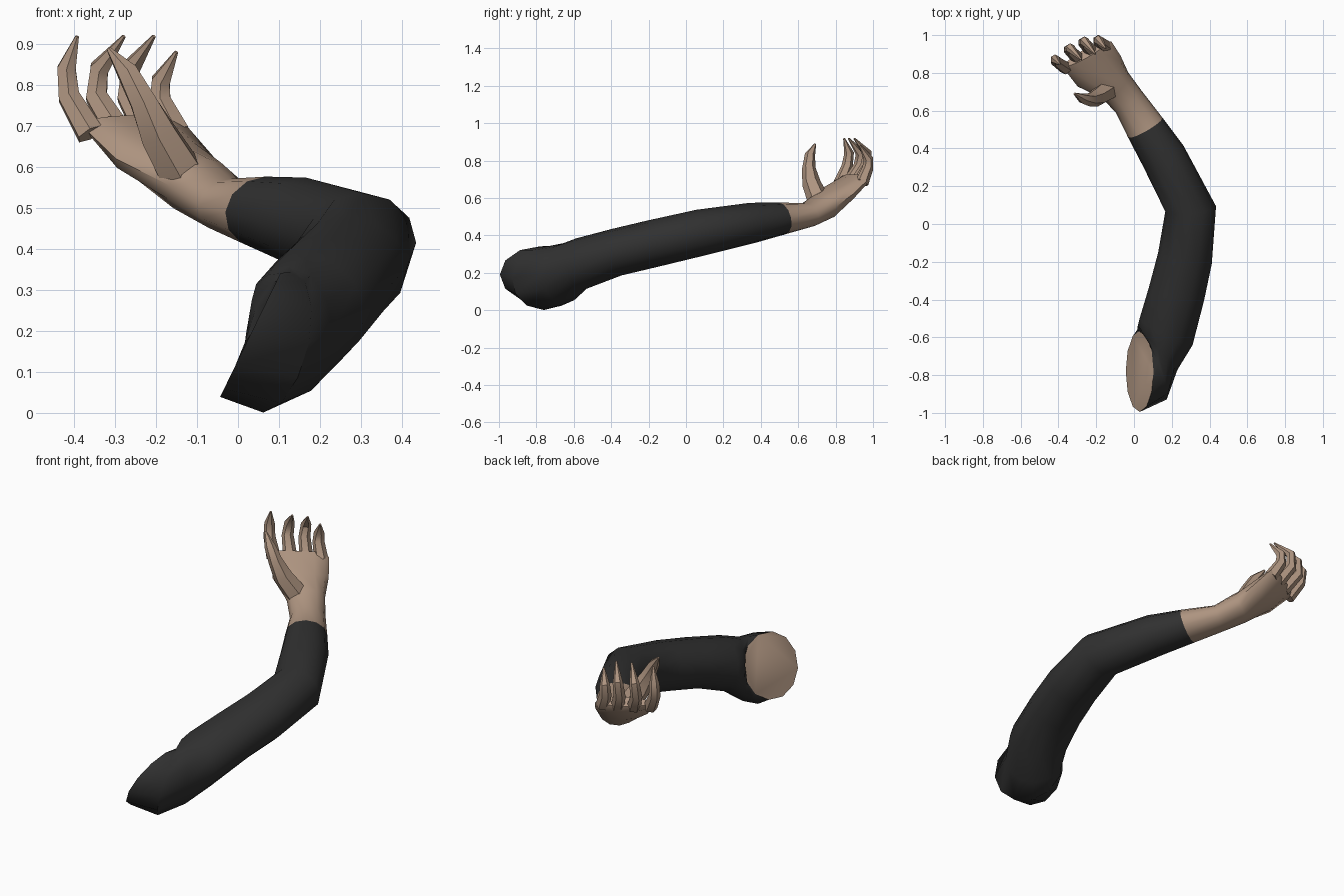
import bpy, bmesh, math
from mathutils import Vector

if "Cube" in bpy.data.objects:
    bpy.data.objects.remove(bpy.data.objects["Cube"])


def material(name, rgb):
    m = bpy.data.materials.new(name)
    m.diffuse_color = (*rgb, 1)
    m.use_nodes = True
    m.node_tree.nodes["Principled BSDF"].inputs["Base Color"].default_value = m.diffuse_color
    return m


SKIN = material("skin", (0.42, 0.295, 0.215))
CLOTH = material("dark_cloth", (0.03, 0.03, 0.03))
SIDES = 12


def oval(x, y, z, yaw, pitch, w, h, sides=SIDES):
    """Oval section: yaw turns its width axis, pitch tips it along the limb."""
    a, p = math.radians(yaw), math.radians(pitch)
    u = Vector((math.cos(a), math.sin(a), 0)) * w
    v = Vector((math.sin(p) * math.sin(a), -math.sin(p) * math.cos(a), math.cos(p))) * h
    c = Vector((x, y, z))
    return [c + u * math.cos(t) + v * math.sin(t)
            for t in (2 * math.pi * i / sides for i in range(sides))]


def loft(name, rings, mats, cap_start=None, cap_end=None):
    """Skin a list of rings; cap_start / cap_end give the cap material index."""
    bm = bmesh.new()
    rows = [[bm.verts.new(p) for p in r] for r in rings]
    n = len(rows[0])
    for r0, r1 in zip(rows, rows[1:]):
        for i in range(n):
            j = (i + 1) % n
            bm.faces.new((r0[i], r0[j], r1[j], r1[i]))
    for row, mi in ((rows[0], cap_start), (rows[-1], cap_end)):
        if mi is not None:
            f = bm.faces.new(row)
            f.material_index = mi
    bmesh.ops.recalc_face_normals(bm, faces=bm.faces[:])
    me = bpy.data.meshes.new(name)
    bm.to_mesh(me)
    bm.free()
    for m in mats:
        me.materials.append(m)
    ob = bpy.data.objects.new(name, me)
    bpy.context.collection.objects.link(ob)
    bpy.ops.object.select_all(action='DESELECT')
    ob.select_set(True)
    bpy.context.view_layer.objects.active = ob
    bpy.ops.object.shade_smooth_by_angle(angle=math.radians(45))
    return ob


def digit(name, path, radii, sides=6):
    """Tapered curling finger along a path."""
    pts = [Vector(p) for p in path]
    rings = []
    for i, (p, r) in enumerate(zip(pts, radii)):
        t = (pts[min(i + 1, len(pts) - 1)] - pts[max(i - 1, 0)]).normalized()
        u = Vector((0.87, 0.5, 0))
        u = (u - t * u.dot(t)).normalized()
        v = t.cross(u)
        rings.append([p + (u * math.cos(a) + v * math.sin(a)) * r
                      for a in (2 * math.pi * k / sides for k in range(sides))])
    return loft(name, rings, [SKIN], 0, 0)


# Sleeve: shoulder cut facing -x, bending round to the cuff
cuff = (0.06, 0.51, 0.49, 30, 12, 0.105, 0.088)
sleeve = [
    (0.03, -0.78, 0.19, -90, -26, 0.215, 0.168),
    (0.095, -0.745, 0.172, -67, -12, 0.20, 0.175),
    (0.125, -0.655, 0.195, -48, 0, 0.157, 0.163),
    (0.17, -0.57, 0.245, -27, 8, 0.157, 0.14),
    (0.225, -0.37, 0.31, -14, 12, 0.15, 0.127),
    (0.27, -0.18, 0.355, -12, 12, 0.145, 0.127),
    (0.30, 0.08, 0.415, 6, 12, 0.135, 0.124),
    (0.155, 0.36, 0.468, 28, 12, 0.12, 0.108),
    cuff,
]
loft("sleeve", [oval(*r) for r in sleeve], [CLOTH, SKIN], cap_start=1)

# Bare wrist and palm
palm = [
    cuff,
    (-0.03, 0.65, 0.507, 43, 14, 0.09, 0.066),
    (-0.10, 0.735, 0.555, 45, 30, 0.097, 0.075),
    (-0.185, 0.81, 0.62, 36, 40, 0.14, 0.06),
    (-0.245, 0.893, 0.69, 30, 50, 0.145, 0.042),
    (-0.255, 0.903, 0.71, 30, 55, 0.13, 0.028),
]
loft("palm", [oval(*r) for r in palm], [SKIN], cap_end=0)

# Fingers: base, two joints and tip
fingers = {
    "index_finger": [(-0.36, 0.825, 0.68), (-0.412, 0.862, 0.77), (-0.418, 0.872, 0.84), (-0.392, 0.845, 0.918)],
    "middle_finger": [(-0.29, 0.87, 0.68), (-0.345, 0.925, 0.77), (-0.338, 0.932, 0.84), (-0.278, 0.87, 0.918)],
    "ring_finger": [(-0.22, 0.91, 0.68), (-0.268, 0.962, 0.77), (-0.262, 0.968, 0.84), (-0.205, 0.90, 0.918)],
    "little_finger": [(-0.15, 0.94, 0.68), (-0.19, 0.972, 0.76), (-0.188, 0.975, 0.81), (-0.15, 0.93, 0.88)],
}
for name, path in fingers.items():
    digit(name, path, (0.036, 0.03, 0.026, 0.005))

# Thumb rising from the heel of the hand
digit("thumb",
      [(-0.13, 0.715, 0.57), (-0.195, 0.67, 0.68), (-0.232, 0.657, 0.76), (-0.27, 0.663, 0.83), (-0.315, 0.69, 0.887)],
      (0.06, 0.05, 0.036, 0.028, 0.006))
